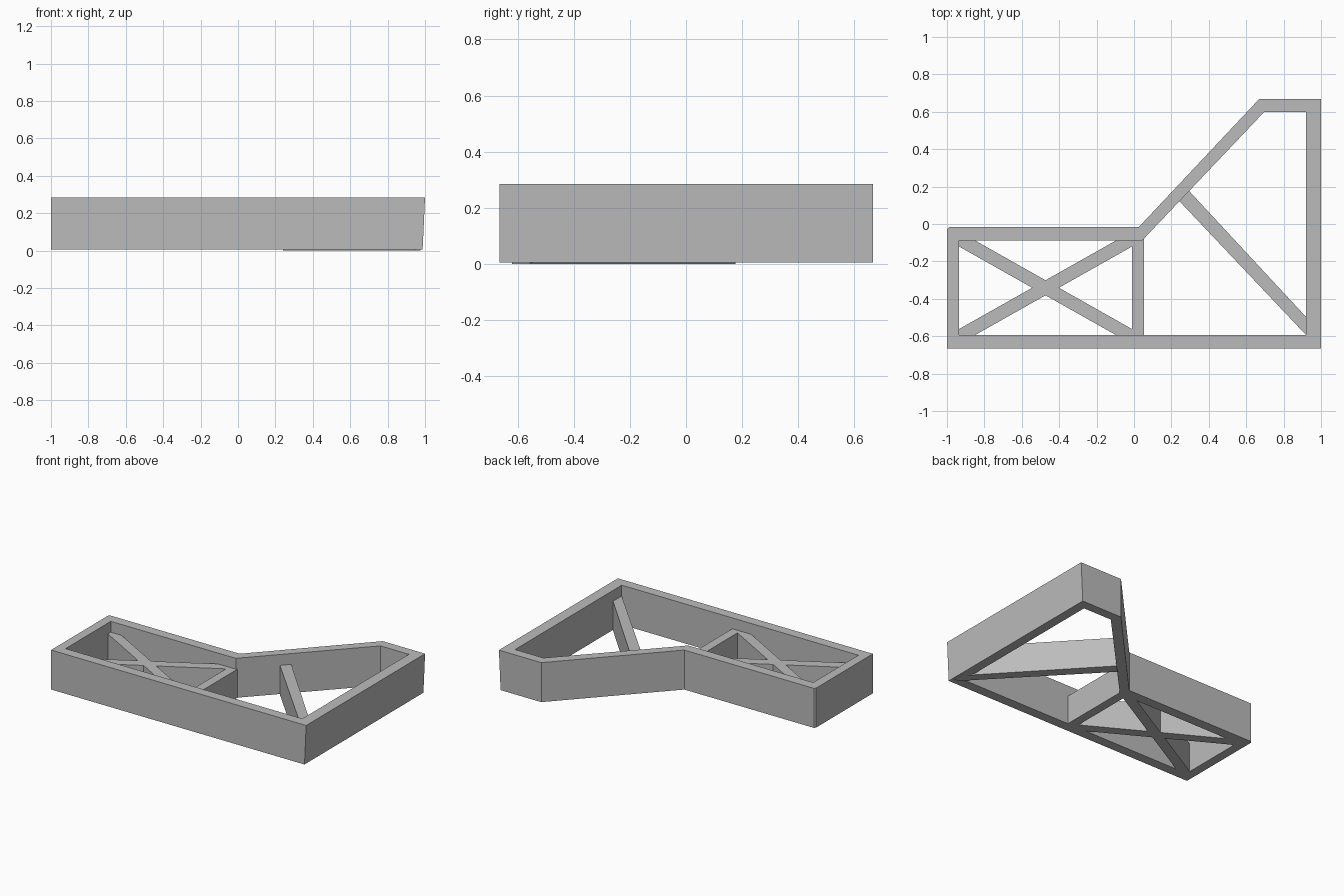
import bpy
import bmesh

cube = bpy.data.objects.get("Cube")
if cube:
    bpy.data.objects.remove(cube, do_unlink=True)

GREY = (0.5, 0.5, 0.5, 1)
grey = bpy.data.materials.new("plain grey")
grey.use_nodes = True
grey.diffuse_color = GREY
grey.node_tree.nodes["Principled BSDF"].inputs["Base Color"].default_value = GREY

BASE, WALL_TOP, BRACE_TOP = 0.005, 0.285, 0.208


def finish(name, bm):
    bmesh.ops.recalc_face_normals(bm, faces=bm.faces)
    mesh = bpy.data.meshes.new(name)
    bm.to_mesh(mesh)
    bm.free()
    mesh.materials.append(grey)
    obj = bpy.data.objects.new(name, mesh)
    bpy.context.collection.objects.link(obj)
    return obj


def prism(name, points, z0, z1):
    """Extrude a flat outline straight up."""
    bm = bmesh.new()
    face = bm.faces.new([bm.verts.new((x, y, z0)) for x, y in points])
    ext = bmesh.ops.extrude_face_region(bm, geom=[face])["geom"]
    for v in ext:
        if isinstance(v, bmesh.types.BMVert):
            v.co.z = z1
    return finish(name, bm)


# Outer wall: a closed ring, its +x face leaning slightly inwards at the base
outer = [(-1, -0.665), (1, -0.665), (1, 0.667), (0.668, 0.667),
         (0.025, -0.017), (-0.99, -0.017), (-1, -0.027)]
inner = [(-0.936, -0.594), (0.92, -0.594), (0.92, 0.6), (0.697, 0.6),
         (0.044, -0.088), (-0.93, -0.088), (-0.936, -0.088)]
bm = bmesh.new()
rings = []
for pts, z in ((outer, BASE), (outer, WALL_TOP), (inner, WALL_TOP), (inner, BASE)):
    rings.append([bm.verts.new((x - (0.013 if x == 1 and z == BASE else 0), y, z))
                  for x, y in pts])
for r in range(4):
    a, b = rings[r], rings[(r + 1) % 4]
    for i in range(len(a)):
        j = (i + 1) % len(a)
        bm.faces.new((a[i], a[j], b[j], b[i]))
finish("outer_wall", bm)

# Divider between the two compartments
prism("divider", [(-0.01, -0.594), (0.053, -0.594), (0.053, -0.075),
                  (0.044, -0.088), (-0.01, -0.088)], BASE, BRACE_TOP)

# Crossed braces, the second mirrored across the middle of the small compartment
brace = [(-0.936, -0.088), (-0.85, -0.088), (-0.01, -0.562),
         (-0.01, -0.594), (-0.096, -0.594), (-0.936, -0.12)]
prism("cross_brace_a", brace, BASE, BRACE_TOP)
prism("cross_brace_b", [(-0.946 - x, y) for x, y in brace], BASE, BRACE_TOP)

# Long diagonal brace, reaching slightly below the walls
prism("diagonal_brace", [(0.24, 0.125), (0.295, 0.176), (0.92, -0.497),
                         (0.975, -0.556), (0.975, -0.62), (0.945, -0.62)],
      0, BRACE_TOP)
